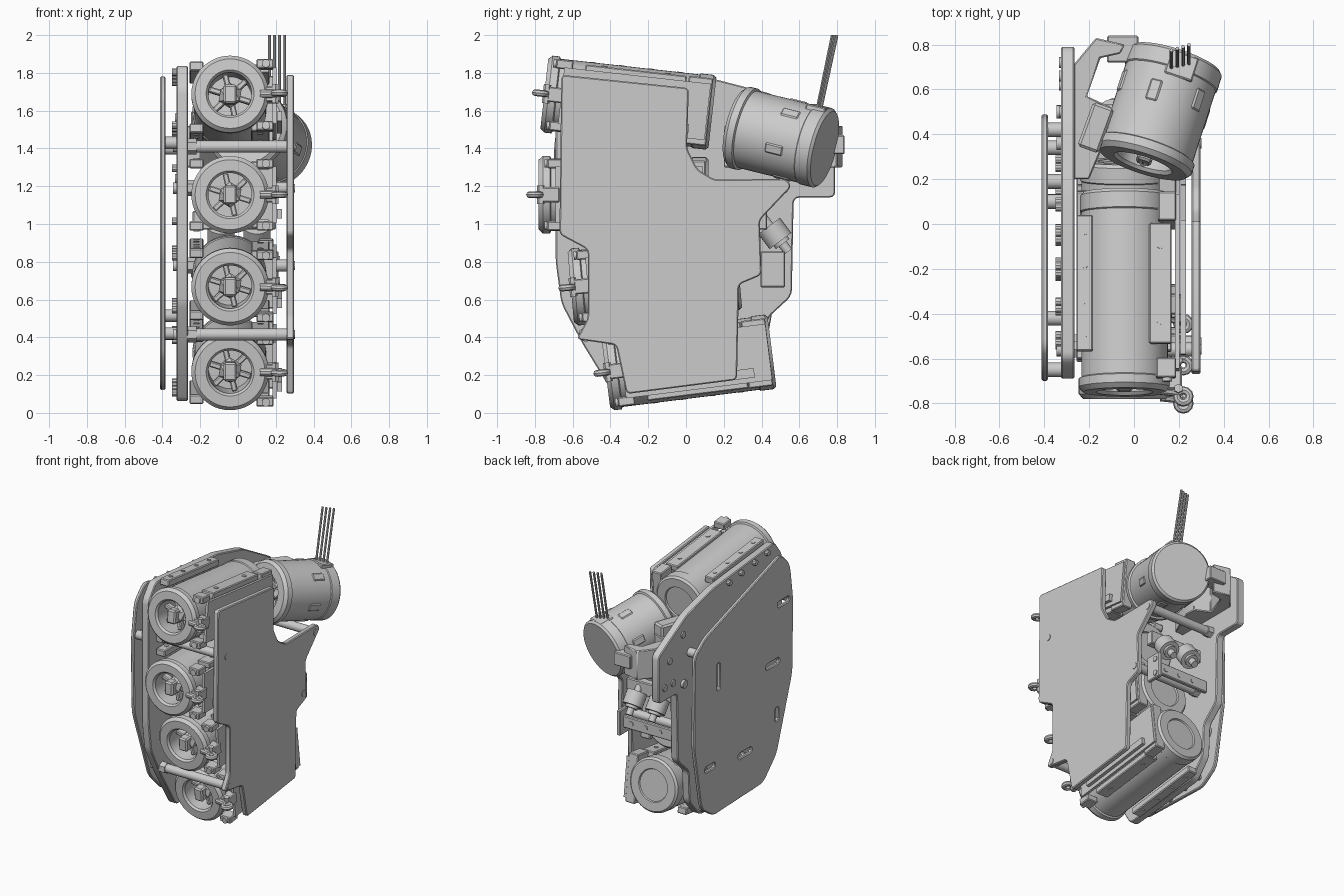
import bpy, bmesh, math
from mathutils import Matrix, Vector

if "Cube" in bpy.data.objects:
    bpy.data.objects.remove(bpy.data.objects["Cube"])

I = Matrix.Identity(4)


def finish(name, bm, M=I):
    bmesh.ops.recalc_face_normals(bm, faces=bm.faces)
    me = bpy.data.meshes.new(name)
    bm.to_mesh(me)
    bm.free()
    ob = bpy.data.objects.new(name, me)
    ob.matrix_world = M
    bpy.context.collection.objects.link(ob)
    return ob


def box(name, c, s, M=I, bevel=0.006):
    bm = bmesh.new()
    bmesh.ops.create_cube(bm, size=1, matrix=Matrix.Translation(c) @ Matrix.Diagonal((*s, 1)))
    if bevel:
        bmesh.ops.bevel(bm, geom=bm.edges[:], offset=bevel, segments=1, affect='EDGES')
    return finish(name, bm, M)


def rod(name, a, b, r, M=I, seg=16):
    a, b = Vector(a), Vector(b)
    bm = bmesh.new()
    q = (b - a).to_track_quat('Z', 'Y').to_matrix().to_4x4()
    bmesh.ops.create_cone(bm, cap_ends=True, segments=seg, radius1=r, radius2=r,
                          depth=(b - a).length, matrix=Matrix.Translation((a + b) / 2) @ q)
    return finish(name, bm, M)


def prism(name, pts, d0, d1, axis='X', rnd=0.02, bevel=0.006):
    """Rounded outline extruded along X (pts are y,z) or Z (pts are x,y)."""
    bm = bmesh.new()
    f = bm.faces.new([bm.verts.new((d0, *p) if axis == 'X' else (*p, d0)) for p in pts])
    if rnd:
        bmesh.ops.bevel(bm, geom=bm.verts[:], offset=rnd, segments=3, profile=0.5, affect='VERTICES')
    f = bm.faces[:]
    ext = bmesh.ops.extrude_face_region(bm, geom=f, use_keep_orig=True)
    d = d1 - d0
    bmesh.ops.translate(bm, vec=(d, 0, 0) if axis == 'X' else (0, 0, d),
                        verts=[v for v in ext['geom'] if isinstance(v, bmesh.types.BMVert)])
    ob = finish(name, bm)
    if bevel:
        m = ob.modifiers.new("edge", 'BEVEL')
        m.width, m.segments, m.limit_method = bevel, 1, 'ANGLE'
        m.angle_limit = math.radians(50)
    return ob


def lathe(name, prof, M, seg=48):
    """Spin (radius, y) profile about local Y."""
    bm = bmesh.new()
    vs = [bm.verts.new((r, y, 0)) for r, y in prof]
    es = [bm.edges.new(p) for p in zip(vs, vs[1:])]
    bmesh.ops.spin(bm, geom=vs + es, cent=(0, 0, 0), axis=(0, 1, 0), angle=2 * math.pi, steps=seg)
    bmesh.ops.remove_doubles(bm, verts=bm.verts, dist=1e-4)
    return finish(name, bm, M)


def torus(name, c, R, r, M):
    prof = [(R + r * math.cos(a * math.pi / 4), r * math.sin(a * math.pi / 4)) for a in range(9)]
    return lathe(name, prof, M @ Matrix.Translation(c) @ Matrix.Rotation(math.pi / 2, 4, 'X'), 12)


def motor(name, front, back, R, cap):
    """Hollow-nosed motor; returns its frame (local Y runs front to back) and length."""
    F, B = Vector(front), Vector(back)
    y = (B - F).normalized()
    x = y.cross(Vector((0, 0, 1))).normalized()
    M = Matrix((x, y, x.cross(y))).transposed().to_4x4()
    M.translation = F
    L, b = (B - F).length, R - 0.012
    h = R * 0.56
    prof = [(0, .22), (h, .22), (h, .015), (h + .012, 0), (R - .02, 0), (R, .022), (R, .06), (b, .066),
            (b, L - .09), (b + .006, L - .085), (b + .006, L - .015), (b - .008, L)]
    prof += [(.12, L), (.115, L - .01), (0, L - .01)] if cap else [(0, L)]
    lathe(name, prof, M)
    # faceted rotor hub inside the nose
    bm = bmesh.new()
    bmesh.ops.create_icosphere(bm, subdivisions=1, radius=0.068, matrix=Matrix.Translation((0, .09, 0)))
    finish(name + "_hub", bm, M)
    rod(name + "_hub_shaft", (0, .08, 0), (0, .22, 0), .045, M)
    for k in range(3):
        t = Matrix.Rotation(k * math.pi / 3 + .3, 4, 'Y')
        box(name + "_hub_spoke", (0, .11, 0), (2 * h, .05, .03), M @ t)
    box(name + "_hub_fork", (0, .04, 0), (.07, .07, .1), M, .01)
    return M, L


# ---- four finger motors, fanned ----
fingers = [((-.75, 1.69), (.14, 1.59)), ((-.78, 1.155), (.12, 1.155)),
           ((-.61, .665), (.28, .745)), ((-.425, .215), (.455, .325))]
for i, (a, b) in enumerate(fingers):
    n = f"finger_motor_{i + 1}"
    M, L = motor(n, (-.042, *a), (-.042, *b), .205, True)
    for s in (-1, 1):
        # mounting rails above and below the motor, with screws
        box(n + "_left_rail", (-.178, .47, s * .165), (.075, .61, .05), M)
        box(n + "_right_rail", (.16, .47, s * .155), (.1, .54, .045), M)
        for y in (.24, .39, .55, .7):
            rod(n + "_rail_screw", (-.178, y, s * .19), (-.178, y, s * .195), .015, M, 12)
            rod(n + "_wall_screw", (-.28, y, s * .14), (-.308, y, s * .14), .02, M, 10)
        for y in (.3, .64):
            rod(n + "_rail_screw", (.16, y, s * .177), (.16, y, s * .182), .016, M, 12)
        box(n + "_ear", (.185, .09, s * .165), (.09, .09, .05), M)
        rod(n + "_ear_screw", (.19, .05, s * .165), (.19, .03, s * .165), .022, M, 12)
    # circuit board and its connector block on the right
    box(n + "_board", (.235, .48, 0), (.02, .78, .3), M, 0)
    box(n + "_board_strip", (.262, .48, -.1), (.025, .6, .05), M, 0)
    box(n + "_socket", (.19, L - .08, 0), (.08, .13, .36), M)
    # front eyelet
    torus(n + "_eyelet", (.262, -.02, 0), .028, .018, M)
    rod(n + "_eyelet_arm", (.16, .01, 0), (.25, 0, 0), .022, M, 10)
    rod(n + "_eyelet_pin", (.24, .012, -.05), (.24, .012, .05), .02, M, 6)
    box(n + "_eyelet_base", (.22, .06, 0), (.07, .1, .08), M)

# ---- right side plate ----
prism("right_plate", [(-.66, 1.79), (-.67, .945), (-.52, .865), (-.52, .5), (-.58, .39), (-.37, .36),
                      (-.315, .1), (.27, .175), (.28, .68), (.40, .73), (.39, 1.02), (.56, 1.2), (.53, 1.24),
                      (.15, 1.235), (.06, 1.29), (.005, 1.4), (.015, 1.72)], .257, .297, rnd=.022)

# ---- left main plate with thumb tab ----
prism("left_plate", [(-.6, 1.84), (-.69, 1.72), (-.69, .8), (-.66, .58), (-.55, .37), (-.36, .06), (.3, .12),
                     (.42, .26), (.43, .5), (.56, .62), (.57, 1.14), (.79, 1.14), (.79, 1.5), (.45, 1.69),
                     (.14, 1.77)], -.325, -.265, rnd=.03)

# ---- outer left cover with slots ----
cover = prism("left_cover", [(-.55, 1.79), (-.66, 1.68), (-.7, 1.4), (-.69, .85), (-.5, .3), (-.34, .14),
                             (.26, .12), (.4, .22), (.49, .72), (.48, 1.4), (.35, 1.5)], -.412, -.384, rnd=.04)
bpy.context.view_layer.objects.active = cover
for y, z, h, w in [(.2, 1.15, .2, .04), (-.45, 1.0, .04, .16), (-.58, 1.42, .04, .14),
                   (-.12, .45, .04, .16), (.3, .5, .04, .12), (-.5, .6, .1, .04)]:
    cutter = box("slot_cutter", (-.4, y, z), (.2, w, h), I, .012)
    cutter.hide_render = True
    m = cover.modifiers.new("slot", 'BOOLEAN')
    m.operation, m.object, m.solver = 'DIFFERENCE', cutter, 'EXACT'
    bpy.ops.object.modifier_apply(modifier=m.name)
    bpy.data.objects.remove(cutter)
for y, z in [(-.65, 1.43), (.42, 1.4), (.19, 1.43), (-.42, .42), (.34, .515), (.1, .42)]:
    rod("cover_standoff", (-.39, y, z), (-.32, y, z), .033)

# ---- cross rods tying the two plates ----
for y, z in [(-.56, 1.41), (-.53, .415), (.5, 1.19), (.36, .78)]:
    rod("cross_rod", (-.27, y, z), (.26, y, z), .032)
    rod("cross_rod_collar", (-.27, y, z), (-.22, y, z), .042, seg=6)
    rod("cross_rod_screw", (.29, y, z), (.301, y, z), .023)
    rod("cross_rod_screw", (-.32, y, z), (-.345, y, z), .03)

# ---- thumb motor ----
F, B = (.04, .27, 1.515), (.19, .735, 1.4)
T, L = motor("thumb_motor", F, B, .222, False)
torus("thumb_motor_front_ring", (0, 0, 0), .01, .005, T)
for k in range(6):
    t = T @ Matrix.Rotation(math.radians(60 * k + 15), 4, 'Y')
    box("thumb_motor_window", (.207, .29 + .03 * (k % 2), 0), (.016, .1, .055), t, .007)
box("thumb_wire_socket", (.03, L - .07, .19), (.13, .11, .05), T)
for k in range(4):
    x = .167 + .026 * k
    rod("thumb_wire", (x, .685 + .006 * k, 1.56), (x, .775 + .008 * k, 2.0), .008, seg=8)

# ---- thumb bracket ----
prism("thumb_bracket", [(-.27, .2), (-.27, .71), (-.17, .83), (-.04, .8), (-.06, .76), (-.15, .74),
                        (-.21, .57), (-.1, .52), (-.1, .44), (-.2, .2)], 1.3, 1.52, 'Z', 0)
arm = Matrix.Translation((-.17, .43, 1.5)) @ Matrix.Rotation(-.35, 4, 'Z')
box("thumb_bracket_arm", (0, 0, 0), (.1, .21, .2), arm, .012)
box("thumb_bracket_foot", (-.05, .78, 1.42), (.14, .12, .1), I)
for y, z in [(.72, 1.24), (.66, 1.42), (.5, 1.56), (.62, 1.24)]:
    rod("thumb_tab_screw", (-.32, y, z), (-.334, y, z), .025)

# ---- guide rollers and their crossbar at the back ----
d = Vector((0, .6, -.8))
for x in (-.09, .1):
    c = Vector((x, .47, .95))
    rod("guide_roller", c - d * .05, c + d * .05, .072, seg=24)
    rod("guide_roller_hub", c + d * .05, c + d * .07, .045, seg=20)
    rod("guide_roller_shaft", c - d * .1, c + d * .12, .025)
box("roller_mount", (-.02, .4, 1.02), (.44, .06, .1), I)
box("guide_crossbar", (-.02, .47, .76), (.46, .03, .09), I)
box("guide_crossbar_end", (.2, .46, .76), (.03, .13, .19), I)
for z in (.7, .81):
    rod("crossbar_end_screw", (.21, .485, z), (.222, .485, z), .02)
for x in (-.12, .0, .12):
    rod("crossbar_screw", (x, .48, .76), (x, .49, .76), .018)

# smooth round parts, keep edges crisp
for ob in bpy.data.objects:
    ob.select_set(True)
bpy.context.view_layer.objects.active = cover
bpy.ops.object.shade_smooth_by_angle(angle=math.radians(28))
